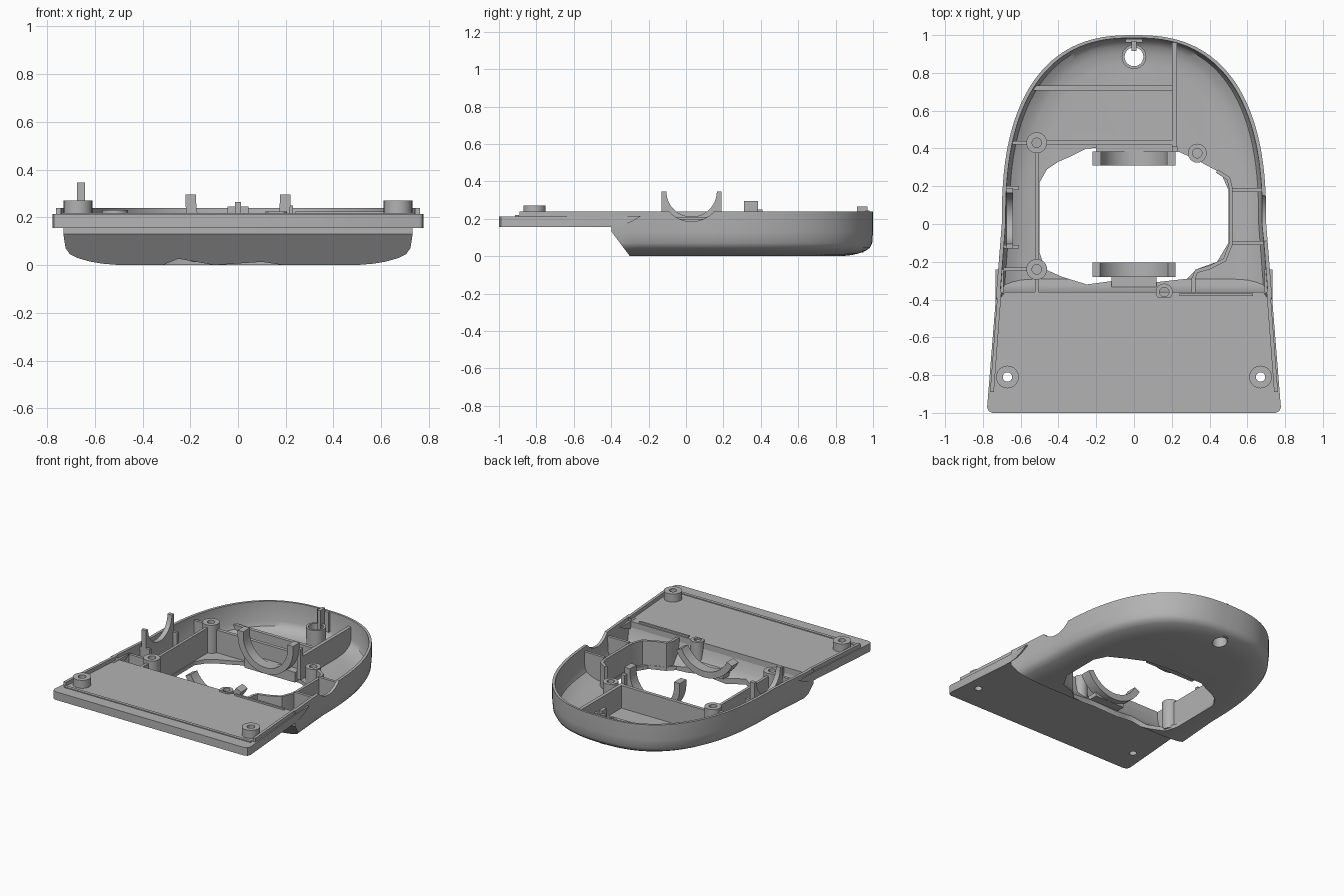
import bpy, bmesh
from math import sin, cos, pi
from mathutils import Vector

cube = bpy.data.objects.get("Cube")
if cube:
    bpy.data.objects.remove(cube, do_unlink=True)

grey = bpy.data.materials.new("plain grey")
grey.use_nodes = True
grey.diffuse_color = (0.45, 0.45, 0.45, 1)
grey.node_tree.nodes["Principled BSDF"].inputs["Base Color"].default_value = (0.45, 0.45, 0.45, 1)


def finish(name, bm):
    bmesh.ops.recalc_face_normals(bm, faces=bm.faces)
    mesh = bpy.data.meshes.new(name)
    bm.to_mesh(mesh)
    bm.free()
    mesh.materials.append(grey)
    ob = bpy.data.objects.new(name, mesh)
    bpy.context.collection.objects.link(ob)
    return ob


def loft(name, rings, capped=True):
    """Skin closed rings; capped ends, or joined last to first."""
    bm = bmesh.new()
    rows = [[bm.verts.new(p) for p in ring] for ring in rings]
    n = len(rows[0])
    pairs = list(zip(rows, rows[1:]))
    if capped:
        bm.faces.new(rows[0])
        bm.faces.new(rows[-1])
    else:
        pairs.append((rows[-1], rows[0]))
    for a, b in pairs:
        for i in range(n):
            j = (i + 1) % n
            bm.faces.new((a[i], a[j], b[j], b[i]))
    return finish(name, bm)


def prism(name, pts, axis, lo, hi):
    place = {"x": lambda p, h: (h, p[0], p[1]),
             "y": lambda p, h: (p[0], h, p[1]),
             "z": lambda p, h: (p[0], p[1], h)}[axis]
    return loft(name, [[place(p, h) for p in pts] for h in (lo, hi)])


def arc(cx, cy, r, start=0.0, end=2 * pi, n=24):
    return [(cx + r * cos(start + (end - start) * i / n),
             cy + r * sin(start + (end - start) * i / n)) for i in range(n + 1)]


def circle(cx, cy, r, n=24):
    return arc(cx, cy, r, n=n)[:-1]


def tube(name, x, y, r, hole, z0, z1):
    ring = lambda rad, z: [(a, b, z) for a, b in circle(x, y, rad)]
    return loft(name, [ring(r, z0), ring(r, z1), ring(hole, z1), ring(hole, z0)], capped=False)


def wall(name, path, z0, z1, thick=0.02):
    """Upright rib of even thickness along a path."""
    pts = [Vector(p) for p in path]
    left, right = [], []
    for i, p in enumerate(pts):
        d = (pts[min(i + 1, len(pts) - 1)] - pts[max(i - 1, 0)]).normalized()
        side = Vector((-d.y, d.x)) * thick / 2
        left.append(p + side)
        right.append(p - side)
    return prism(name, left + right[::-1], "z", z0, z1)


def box(name, x0, x1, y0, y1, z0, z1):
    return prism(name, [(x0, y0), (x1, y0), (x1, y1), (x0, y1)], "z", z0, z1)


def boolean(ob, other, operation):
    m = ob.modifiers.new("boolean", "BOOLEAN")
    m.operation, m.solver, m.object = operation, "EXACT", other
    bpy.context.view_layer.objects.active = ob
    bpy.ops.object.modifier_apply(modifier=m.name)


def cut(ob, cutters):
    for c in cutters:
        boolean(ob, c, "DIFFERENCE")
        bpy.data.objects.remove(c, do_unlink=True)


def half_width(y):
    return 0.7 - 0.08 * y


# Rounded tray
def tray_ring(z, inset, shift=0.0, sill=0.205):
    front = -0.3 - 0.75 * min(z, 0.13) + shift
    half = [(half_width(front * k / 4), front * k / 4) for k in range(4, 0, -1)]
    for i in range(33):
        t = pi / 2 * i / 32
        half.append((0.7 * max(cos(t), 0) ** 0.8, sin(t) ** 0.8))
    half[-1] = (0, 1)
    ring = []
    for x, y in half:
        ring.append((x * (1 - inset / 0.7), y * (1 - inset * 0.75) if y > 0 else y, z))
    ring += [(-x, y, h) for x, y, h in ring[-2::-1]]
    corner = ring[0][0]
    ring += [(corner * k, front, min(z, sill)) for k in (-0.96, -0.5, 0, 0.5, 0.96)]
    return ring


outside = [(0, 0.22), (0.006, 0.15), (0.015, 0.1), (0.03, 0.05), (0.045, 0.022),
           (0.07, 0.006), (0.13, 0), (0.24, 0)]
inside = [(0.24, 0.02), (0.1, 0.026), (0.07, 0.04), (0.05, 0.075), (0.035, 0.12), (0.028, 0.2)]
tray = loft("tray", [tray_ring(z, d) for z, d in outside] +
            [tray_ring(z, d, 0.03) for z, d in inside])
opening = [(-0.5, 0.22), (-0.46, 0.29), (-0.4, 0.33), (-0.33, 0.36), (-0.25, 0.4), (0, 0.41),
           (0.22, 0.39), (0.33, 0.34), (0.46, 0.27), (0.5, 0.18), (0.5, -0.1), (0.44, -0.2),
           (0.33, -0.24), (0.28, -0.29), (0.1, -0.31), (-0.1, -0.3), (-0.25, -0.32),
           (-0.38, -0.28), (-0.47, -0.24), (-0.5, -0.15)]
cut(tray, [prism("opening_cutter", opening, "z", -0.1, 0.1),
           prism("notch_cutter", circle(0.03, 0.345, 0.16, 40), "x", 0.6, 0.8),
           prism("back_hole_cutter", circle(0, 0.885, 0.05), "z", -0.1, 0.1)])

# Front plate with screw holes
edge = [(half_width(-0.36), -0.36), (half_width(-0.97), -0.97), (0.77, -0.99), (0.75, -1)]
plate = prism("front_plate", edge + [(-x, y) for x, y in edge[::-1]], "z", 0.155, 0.213)
cut(plate, [prism("screw_cutter", circle(s * 0.67, -0.81, 0.025), "z", 0.1, 0.3) for s in (-1, 1)])
box("front_ridge", -0.74, 0.74, -0.915, -0.893, 0.2, 0.219)
wall("plate_back_ridge", [(0.24, -0.375), (0.63, -0.375)], 0.2, 0.225, 0.014)

# Paired plate parts
flange = [(-0.42, 0.155), (-0.35, 0.162), (-0.29, 0.185), (-0.24, 0.215), (-0.42, 0.215)]
for s, side in ((-1, "right"), (1, "left")):
    tube(side + "_plate_boss", s * 0.67, -0.81, 0.06, 0.025, 0.2, 0.27)
    wall(side + "_plate_lip", [(s * 0.752, -0.89), (s * 0.712, -0.36)], 0.2, 0.24, 0.02)
    prism(side + "_flange", flange, "x", s * 0.69, s * 0.733)

# Screw bosses in the tray
fittings = []
for name, x, y, r, top in (("side_back_boss", -0.515, 0.43, 0.055, 0.23),
                           ("side_front_boss", -0.515, -0.24, 0.055, 0.23),
                           ("corner_boss", 0.335, 0.375, 0.05, 0.16),
                           ("centre_front_boss", 0.16, -0.36, 0.045, 0.225)):
    fittings.append(tube(name, x, y, r, 0.025, 0.012, top))
tube("back_boss", 0, 0.885, 0.065, 0.05, 0.02, 0.16)
box("back_post", -0.045, 0.045, 0.96, 0.98, 0.1, 0.245)
box("back_tab", -0.012, 0.012, 0.915, 0.97, 0.1, 0.265)

# Stiffening ribs
fittings += [
    wall("back_rib", [(-0.56, 0.72), (0.21, 0.72)], 0.015, 0.1, 0.025),
    wall("middle_rib", [(-0.47, 0.43), (0.21, 0.43)], 0.015, 0.19, 0.025),
    wall("long_rib", [(0.215, 0.39), (0.215, 0.96)], 0.015, 0.19, 0.025),
    wall("side_rib", [(-0.515, 0.38), (-0.515, -0.19)], 0.012, 0.21),
    wall("side_front_rib", [(-0.515, -0.29), (-0.515, -0.36)], 0.015, 0.21),
    wall("pocket_wall", [(0.44, 0.28), (0.5, 0.24), (0.515, 0.18), (0.515, -0.1), (0.48, -0.19),
                         (0.4, -0.23), (0.33, -0.25), (0.315, -0.29), (0.315, -0.36)], 0.012, 0.2)]
box("long_rib_post", 0.2, 0.23, 0.38, 0.41, 0.03, 0.25)
for y in (0.43, -0.24):
    fittings.append(wall("boss_rib", [(-0.565, y), (-0.69, y)], 0.02, 0.21))
for y in (0.18, -0.1):
    fittings.append(wall("pocket_rib", [(0.52, y), (0.69, y)], 0.02, 0.21))
for y in (-0.12, 0.19):
    fittings.append(wall("side_cradle_rib", [(-0.61, y), (-0.69, y)], 0.02, 0.22))

# Bearing cradles around the opening
prism("back_cradle", [(-0.22, 0.295)] + arc(0, 0.26, 0.22, pi, 2 * pi) + [(0.22, 0.295), (0.175, 0.295)]
      + arc(0, 0.26, 0.175, 2 * pi, pi) + [(-0.175, 0.295)], "y", 0.31, 0.385)
prism("front_cradle", arc(0, 0.3, 0.245, pi + 0.45, 2 * pi - 0.45)
      + arc(0, 0.3, 0.2, 2 * pi - 0.45, pi + 0.45), "y", -0.28, -0.205)
prism("side_cradle", [(-0.13, 0.06), (0.19, 0.06), (0.19, 0.346)]
      + arc(0.03, 0.346, 0.135, 2 * pi, pi) + [(-0.13, 0.346)], "x", -0.675, -0.64)
fittings.append(box("front_cradle_foot", -0.12, 0.12, -0.37, -0.25, 0.055, 0.085))
box("back_cradle_foot", -0.2, 0.2, 0.36, 0.42, 0.012, 0.085)

# Trim the inner fittings to the tray's shape
hull = loft("trim_hull", [tray_ring(z, d + 0.008, 0.008, 0.26) for z, d in outside]
            + [tray_ring(0.26, 0.008, 0.008, 0.26)])
for ob in fittings:
    boolean(ob, hull, "INTERSECT")
bpy.data.objects.remove(hull, do_unlink=True)

# Smooth curved walls, keep edges sharp
for ob in bpy.context.scene.objects:
    ob.select_set(ob.type == "MESH")
bpy.context.view_layer.objects.active = tray
bpy.ops.object.shade_smooth_by_angle(angle=0.6)
